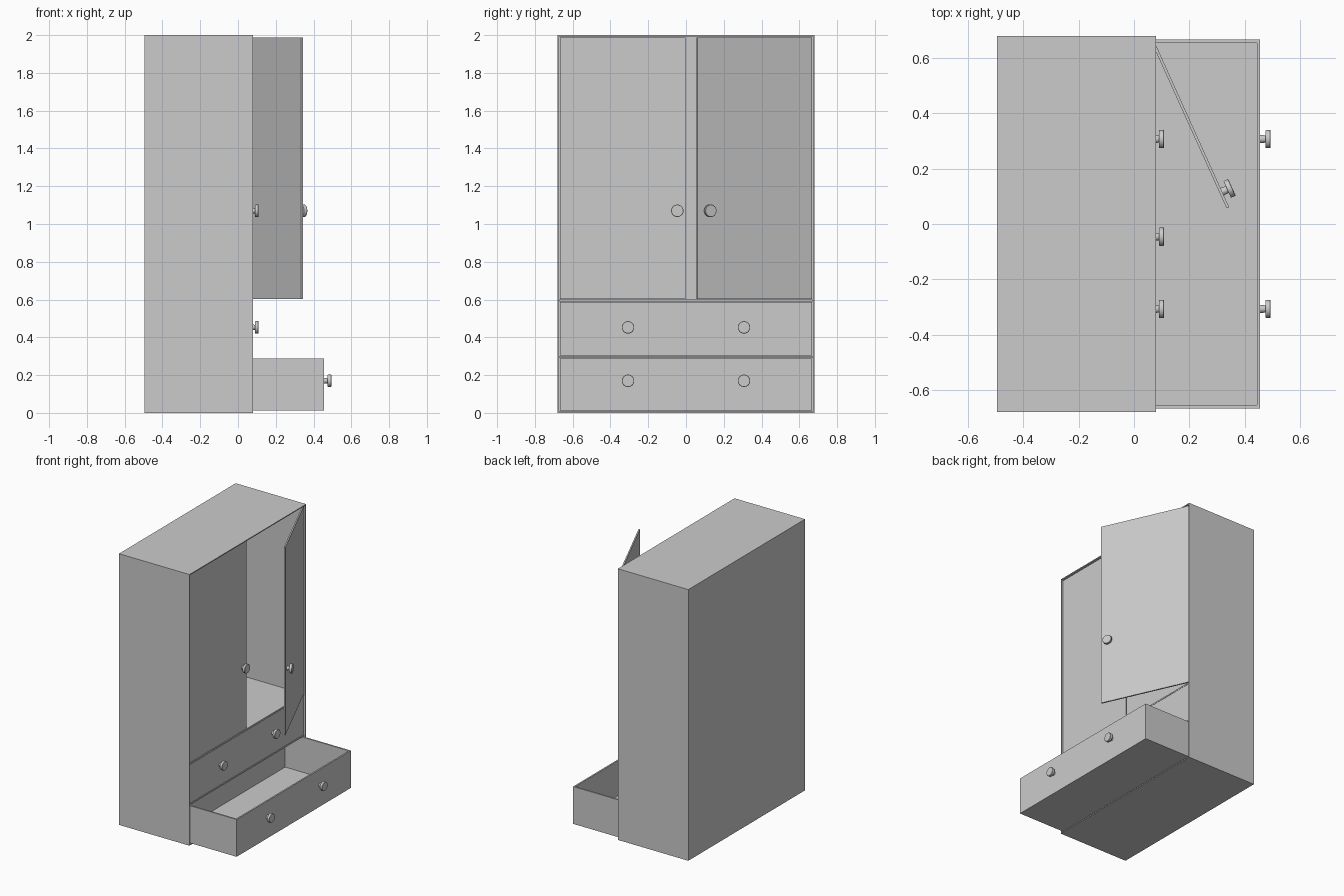
import bpy, bmesh, math
from mathutils import Vector, Matrix

if "Cube" in bpy.data.objects:
    bpy.data.objects.remove(bpy.data.objects["Cube"])


def finish(name, bm):
    bmesh.ops.recalc_face_normals(bm, faces=bm.faces[:])
    me = bpy.data.meshes.new(name)
    bm.to_mesh(me)
    bm.free()
    ob = bpy.data.objects.new(name, me)
    bpy.context.collection.objects.link(ob)
    return ob


def box(name, lo, hi, open_dir=None, wall=0.01):
    """Box between two corners, hollowed from the side facing open_dir."""
    lo, hi = Vector(lo), Vector(hi)
    size = hi - lo
    bm = bmesh.new()
    bmesh.ops.create_cube(bm, size=1, matrix=Matrix.Translation((lo + hi) / 2)
                          @ Matrix.Diagonal((*size, 1)))
    if open_dir:
        d = Vector(open_dir)
        bm.normal_update()
        face = max(bm.faces, key=lambda f: f.normal.dot(d))
        bmesh.ops.inset_individual(bm, faces=[face], thickness=wall)
        inner = bmesh.ops.extrude_discrete_faces(bm, faces=[face])["faces"][0]
        bmesh.ops.translate(bm, verts=inner.verts[:], vec=-d * (size.dot(d) - wall))
    return finish(name, bm)


def knob(name, x, y, z):
    """Turned knob pointing along +x: stem and flat round head."""
    profile = [(0, 0.015), (0.02, 0.013), (0.02, 0.031), (0.023, 0.033),
               (0.037, 0.033), (0.039, 0.031)]
    n = 32
    bm = bmesh.new()
    rings = [[bm.verts.new((x + h, y + r * math.cos(2 * math.pi * i / n),
                            z + r * math.sin(2 * math.pi * i / n)))
              for i in range(n)] for h, r in profile]
    for a, b in zip(rings, rings[1:]):
        for i in range(n):
            j = (i + 1) % n
            bm.faces.new((a[i], a[j], b[j], b[i]))
    bm.faces.new(rings[0])
    bm.faces.new(rings[-1])
    ob = finish(name, bm)
    bpy.ops.object.select_all(action='DESELECT')
    ob.select_set(True)
    bpy.context.view_layer.objects.active = ob
    bpy.ops.object.shade_smooth_by_angle(angle=math.radians(30))
    return ob


BACK, FRONT, RECESS = -0.495, 0.08, 0.07

# Carcass, open towards +x, with two inner boards
box("carcass", (BACK, -0.68, 0), (FRONT, 0.68, 2), (1, 0, 0))
for name, z in (("drawer_divider", 0.29), ("wardrobe_floor", 0.59)):
    box(name, (BACK + 0.01, -0.67, z), (RECESS, 0.67, z + 0.01))

# Drawers: the lower one is pulled out
for name, z0, z1, zk, pull in (("lower_drawer", 0.013, 0.288, 0.17, 0.385),
                               ("upper_drawer", 0.303, 0.588, 0.453, 0)):
    x = RECESS + pull
    box(name, (x - 0.54, -0.666, z0), (x, 0.666, z1), (0, 0, 1), 0.016)
    for side, y in (("left", -0.307), ("right", 0.307)):
        knob(f"{name}_{side}_knob", x, y, zk)

# Doors: left closed, right swung open on its outer edge
box("left_door", (RECESS - 0.01, -0.667, 0.602), (RECESS, -0.002, 1.987))
knob("left_door_knob", RECESS, -0.046, 1.07)
door = box("right_door", (RECESS - 0.01, 0.002, 0.602), (RECESS, 0.667, 1.987))
handle = knob("right_door_knob", RECESS, 0.063, 1.07)
hinge = Matrix.Translation((RECESS, 0.667, 0))
swing = hinge @ Matrix.Rotation(math.radians(24.3), 4, 'Z') @ hinge.inverted()
for ob in (door, handle):
    ob.data.transform(swing)
